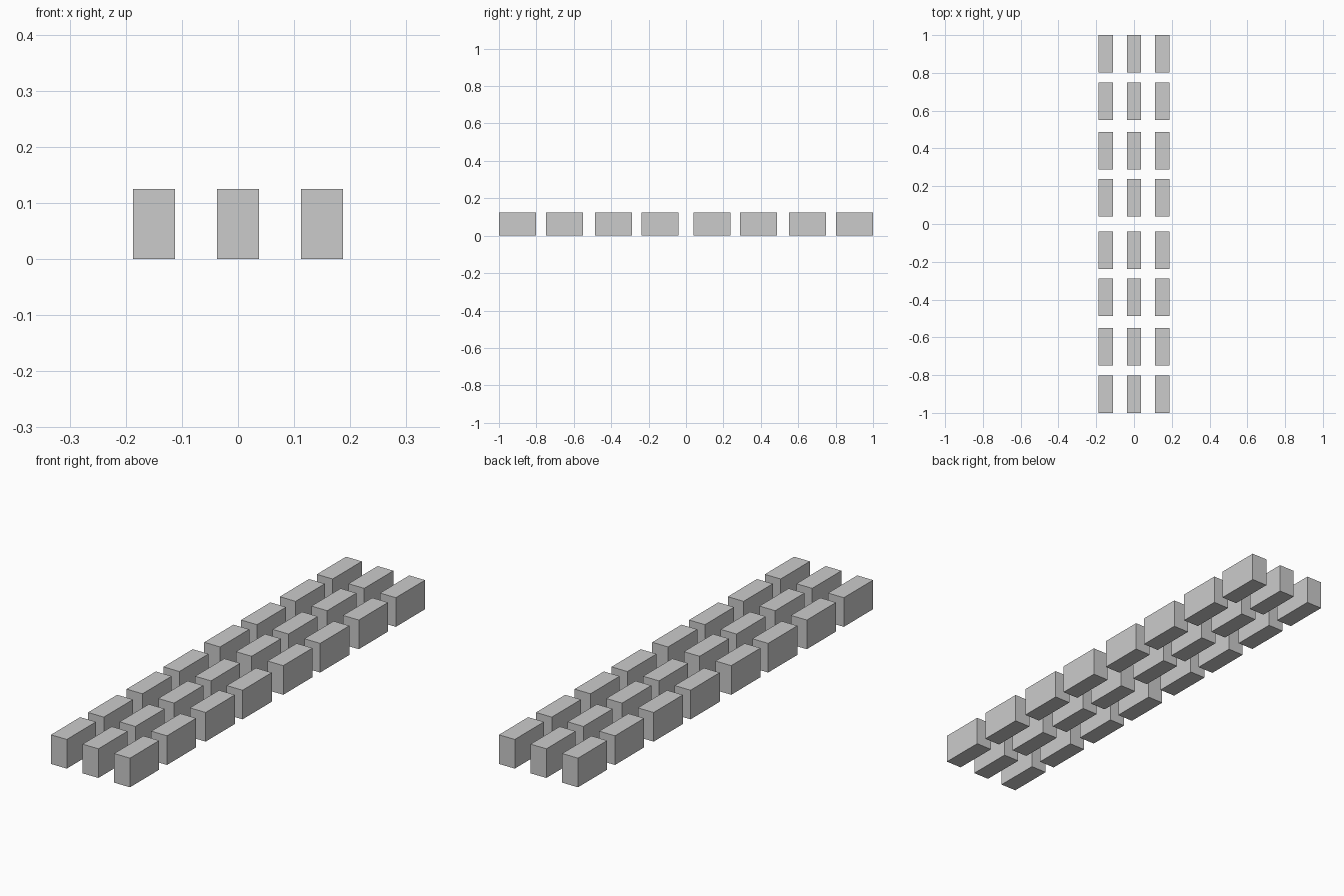
import bpy

if "Cube" in bpy.data.objects:
    bpy.data.objects.remove(bpy.data.objects["Cube"])

LENGTH, WIDTH, HEIGHT = 0.198, 0.075, 0.125
COLUMNS = (-0.15, 0.0, 0.15)
HALF_ROWS = (0.138, 0.388, 0.65, 0.901)


def add_block(name, x, y):
    bpy.ops.mesh.primitive_cube_add(size=1, location=(x, y, HEIGHT / 2))
    block = bpy.context.object
    block.name = name
    block.scale = (WIDTH, LENGTH, HEIGHT)
    bpy.ops.object.transform_apply(location=False, rotation=False, scale=True)


# Eight rows of three blocks, mirrored front to back
rows = sorted(side * y for side in (-1, 1) for y in HALF_ROWS)
for r, y in enumerate(rows, 1):
    for c, x in enumerate(COLUMNS, 1):
        add_block(f"block_row{r}_column{c}", x, y)
